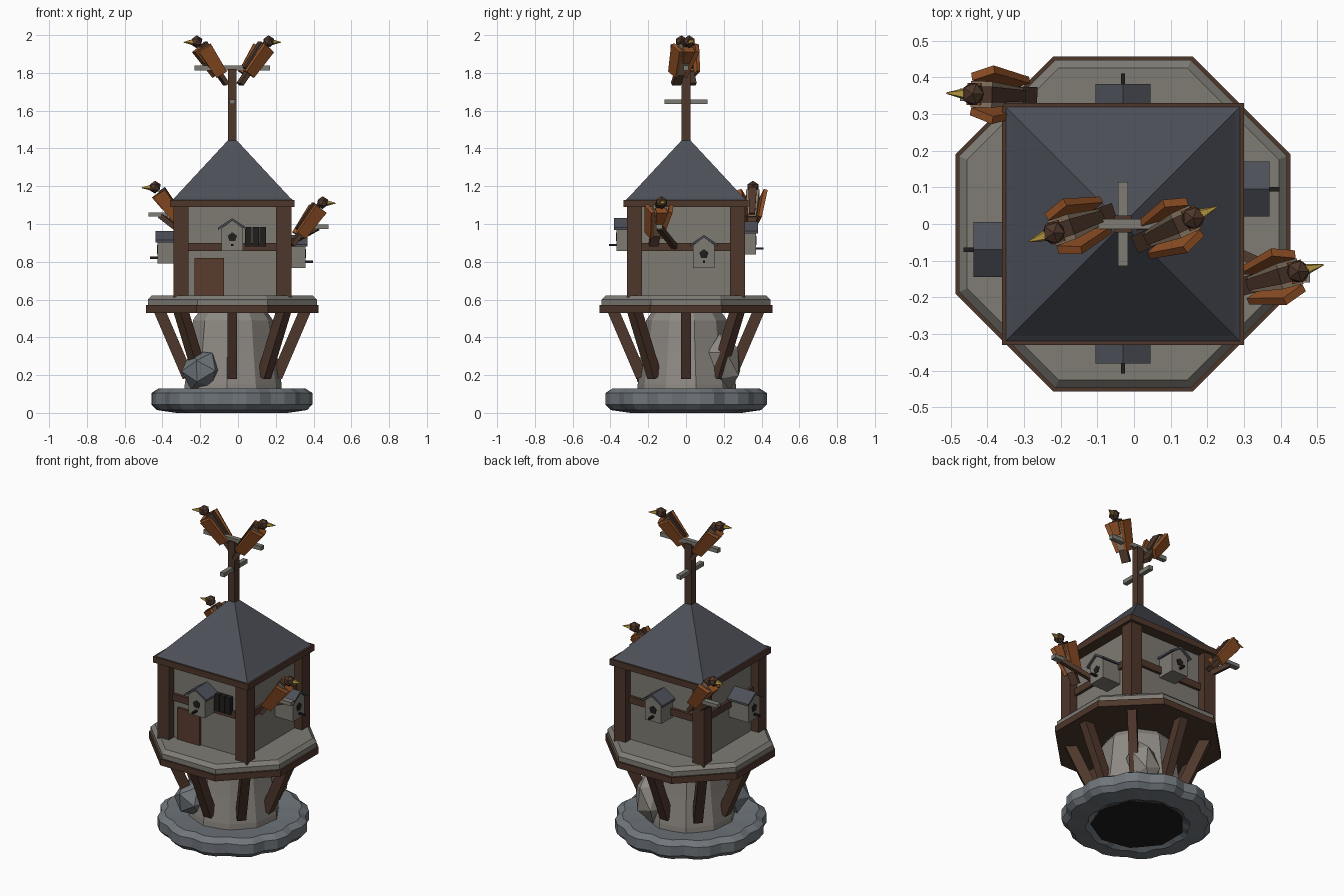
import bpy, random
from math import sin, cos, pi, radians
from mathutils import Vector, Matrix

if "Cube" in bpy.data.objects:
    bpy.data.objects.remove(bpy.data.objects["Cube"])

random.seed(4)
CX = -0.03
TOWER = Matrix.Translation((CX, 0, 0))


def mat(name, r, g, b):
    m = bpy.data.materials.new(name)
    m.diffuse_color = (r, g, b, 1)
    m.use_nodes = True
    m.node_tree.nodes["Principled BSDF"].inputs["Base Color"].default_value = m.diffuse_color
    return m


WOOD = mat("dark_wood", 0.075, 0.038, 0.024)
DOOR = mat("door_wood", 0.10, 0.045, 0.028)
WALL = mat("plaster", 0.21, 0.195, 0.17)
TRUNK = mat("pale_stone", 0.27, 0.25, 0.225)
STONE = mat("blue_stone", 0.16, 0.18, 0.20)
DECK = mat("deck_grey", 0.21, 0.20, 0.175)
SLATE = mat("slate", 0.075, 0.08, 0.10)
DARK = mat("black", 0.015, 0.013, 0.012)
ORANGE = mat("orange", 0.30, 0.085, 0.02)
TAN = mat("tan", 0.26, 0.19, 0.13)
BEAK = mat("yellow", 0.45, 0.30, 0.05)


def mesh(name, verts, faces, m, T=TOWER):
    me = bpy.data.meshes.new(name)
    me.from_pydata([T @ Vector(v) for v in verts], [], faces)
    me.materials.append(m)
    me.validate()
    ob = bpy.data.objects.new(name, me)
    bpy.context.collection.objects.link(ob)
    return ob


def box(name, lo, hi, m, T=TOWER, taper=1.0):
    # taper shrinks the low-x end
    c = [(a + b) / 2 for a, b in zip(lo, hi)]
    vs = []
    for i in range(8):
        p = [(hi if i >> k & 1 else lo)[k] for k in range(3)]
        if not i & 1:
            p = [p[0]] + [c[k] + (p[k] - c[k]) * taper for k in (1, 2)]
        vs.append(p)
    fs = [(0, 2, 3, 1), (4, 5, 7, 6), (0, 1, 5, 4), (2, 6, 7, 3), (0, 4, 6, 2), (1, 3, 7, 5)]
    return mesh(name, vs, fs, m, T)


def lathe(name, prof, n, m, T=TOWER, phase=0.0, mod=None, closed=False):
    # rings of n points; mod varies the radius, closed joins last ring to first
    vs, fs, k = [], [], len(prof)
    for r, z in prof:
        for i in range(n):
            a = phase + 2 * pi * i / n
            q = r * (mod[i] if mod else 1)
            vs.append((q * cos(a), q * sin(a), z))
    for j in range(k if closed else k - 1):
        for i in range(n):
            i2, j2 = (i + 1) % n, (j + 1) % k
            fs.append((j * n + i, j * n + i2, j2 * n + i2, j2 * n + i))
    if not closed:
        fs += [tuple(range(n))[::-1], tuple(range((k - 1) * n, k * n))]
    return mesh(name, vs, fs, m, T)


def prism(name, prof, y0, y1, m, T):
    n = len(prof)
    vs = [(x, y, z) for y in (y0, y1) for x, z in prof]
    fs = [tuple(range(n)), tuple(range(n, 2 * n))[::-1]]
    fs += [(i, i + n, (i + 1) % n + n, (i + 1) % n) for i in range(n)]
    return mesh(name, vs, fs, m, T)


def beam(name, a, b, w, h, m, T=Matrix()):
    a, b = Vector(a), Vector(b)
    d = b - a
    M = T @ Matrix.Translation(a) @ d.to_track_quat('X', 'Z').to_matrix().to_4x4()
    return box(name, (0, -w / 2, -h / 2), (d.length, w / 2, h / 2), m, M)


def ball(name, r, m, loc, scale=(1, 1, 1), jitter=0.0, rot=0.0):
    bpy.ops.mesh.primitive_ico_sphere_add(subdivisions=1, radius=r, location=loc, rotation=(rot, rot, rot))
    ob = bpy.context.object
    ob.name, ob.scale = name, scale
    for v in ob.data.vertices:
        v.co *= 1 + random.uniform(-jitter, jitter)
    ob.data.materials.append(m)


# stone foundation ring with scalloped edge, and trunk
lobes = [(0.95, 1.0, 1.0)[i % 3] * random.uniform(0.985, 1.005) for i in range(36)]
lathe("foundation_stones", [(0.24, 0.03), (0.30, 0.0), (0.405, 0.015), (0.435, 0.045),
                            (0.435, 0.105), (0.395, 0.13), (0.24, 0.115)], 36, STONE, mod=lobes, closed=True)
lathe("foundation_core", [(0.27, 0.008), (0.27, 0.10)], 9, DARK)
lathe("stone_trunk", [(0.265, 0.02), (0.26, 0.15), (0.235, 0.32), (0.215, 0.49), (0.18, 0.54)],
      10, TRUNK, phase=0.2, mod=[random.uniform(0.96, 1.03) for _ in range(10)])
ball("front_boulder", 0.115, STONE, (-0.19, -0.18, 0.225), (0.95, 0.95, 1), 0.08, 0.4)
ball("back_boulder", 0.12, TRUNK, (0.10, 0.205, 0.27), (0.8, 0.8, 1.3), 0.08, 0.2)

# octagonal platform
K = 1 / cos(pi / 8)
lathe("platform_rim", [(0.457 * K, 0.53), (0.457 * K, 0.57)], 8, WOOD, phase=pi / 8)
lathe("platform_deck", [(0.447 * K, 0.57), (0.447 * K, 0.60), (0.425 * K, 0.622)], 8, DECK, phase=pi / 8)
for i in range(8):
    a = i * pi / 4
    beam("platform_strut", (0.235 * cos(a), 0.235 * sin(a), 0.19),
         (0.385 * cos(a), 0.385 * sin(a), 0.54), 0.052, 0.06, WOOD, TOWER)

# house body
box("house_walls", (-0.26, -0.26, 0.61), (0.26, 0.26, 1.1), WALL)
for sx in (-1, 1):
    for sy in (-1, 1):
        x, y = sx * 0.272, sy * 0.272
        box("corner_post", (x - 0.04, y - 0.04, 0.61), (x + 0.04, y + 0.04, 1.095), WOOD)
for i in range(4):
    R = TOWER @ Matrix.Rotation(i * pi / 2, 4, 'Z')
    box("wall_rail", (-0.25, -0.277, 0.857), (0.25, -0.25, 0.90), WOOD, R)
box("eave_trim", (-0.33, -0.33, 1.09), (0.33, 0.33, 1.128), WOOD)
Q = 2 ** 0.5
lathe("pyramid_roof", [(0.322 * Q, 1.125), (0.305 * Q, 1.14), (0.004, 1.465)], 4, SLATE, phase=pi / 4)
box("door", (-0.20, -0.275, 0.62), (-0.045, -0.25, 0.82), DOOR)
for x in (0.068, 0.106, 0.144):
    box("window_slat", (x, -0.29, 0.88), (x + 0.034, -0.25, 0.985), DARK)

# birdhouses: turn, sideways shift, bottom height, reach from tower axis
for turn, sx, z, d in ((0, 0, 0.857, 0.368), (90, 0.095, 0.768, 0.387),
                       (180, 0, 0.838, 0.37), (270, 0.07, 0.79, 0.395)):
    T = TOWER @ Matrix.Rotation(radians(turn), 4, 'Z') @ Matrix.Translation((sx, 0, z))
    prism("birdhouse_box", [(-0.057, 0), (0.057, 0), (0.057, 0.12), (0, 0.162), (-0.057, 0.12)],
          -d, -0.25, WALL, T)
    prism("birdhouse_roof", [(-0.075, 0.112), (0, 0.16), (0.075, 0.112), (0.075, 0.124),
                             (0, 0.174), (-0.075, 0.124)], -d - 0.012, -0.25, SLATE, T)
    prism("birdhouse_hole", [(0.026 * sin(i * 1.2566), 0.073 + 0.026 * cos(i * 1.2566)) for i in range(5)],
          -d - 0.003, -d + 0.01, DARK, T)
    box("birdhouse_peg", (-0.006, -d - 0.04, 0.026), (0.006, -d + 0.01, 0.038), DARK, T)

# roof pole with perches
box("roof_pole", (-0.023, -0.023, 1.40), (0.023, 0.023, 1.82), WOOD)
box("upper_perch", (-0.2, -0.014, 1.812), (0.2, 0.014, 1.838), DECK)
box("lower_perch", (-0.014, -0.115, 1.634), (0.014, 0.115, 1.66), DECK)

# wall perches with brackets
box("right_perch", (0.36, -0.16, 0.974), (0.48, -0.125, 0.998), DECK, Matrix())
beam("right_bracket", (0.24, -0.06, 0.88), (0.42, -0.14, 0.98), 0.028, 0.028, WOOD)
box("left_perch", (-0.475, 0.335, 1.04), (-0.37, 0.37, 1.062), DECK, Matrix())
beam("left_bracket", (-0.30, 0.29, 0.96), (-0.41, 0.352, 1.045), 0.028, 0.028, WOOD)


def bird(loc, heading):
    # local x runs tail to head, z is the back
    H = Matrix.Translation(loc) @ Matrix.Rotation(radians(heading), 4, 'Z')
    T = H @ Matrix.Rotation(radians(-54), 4, 'Y')
    box("bird_body", (-0.09, -0.036, -0.036), (0.075, 0.036, 0.036), TAN, T, 0.6)
    box("bird_back", (-0.08, -0.022, 0.0), (0.085, 0.022, 0.043), WOOD, T, 0.7)
    for s in (-1, 1):
        W = T @ Matrix.Translation((-0.01, s * 0.046, 0.0)) @ Matrix.Rotation(s * 0.14, 4, 'Z') \
            @ Matrix.Rotation(s * -0.3, 4, 'X')
        box("bird_wing", (-0.09, -0.011, -0.036), (0.085, 0.011, 0.04), ORANGE, W, 0.85)
    box("bird_chest", (0.0, -0.03, -0.045), (0.08, 0.03, 0.0), ORANGE, T, 0.7)
    box("bird_tail", (-0.165, -0.025, -0.01), (-0.06, 0.025, 0.014), WOOD, T)
    ball("bird_head", 0.034, WOOD, T @ Vector((0.115, 0, 0)))
    B = H @ Matrix.Translation((0.085, 0, 0.092)) @ Matrix.Rotation(radians(92), 4, 'Y')
    lathe("bird_beak", [(0.018, 0), (0.002, 0.055)], 5, BEAK, B)


bird((0.10, -0.012, 1.872), 25)
bird((-0.155, -0.002, 1.872), 199)
bird((0.382, -0.147, 1.02), 15)
bird((-0.372, 0.352, 1.102), 178)
